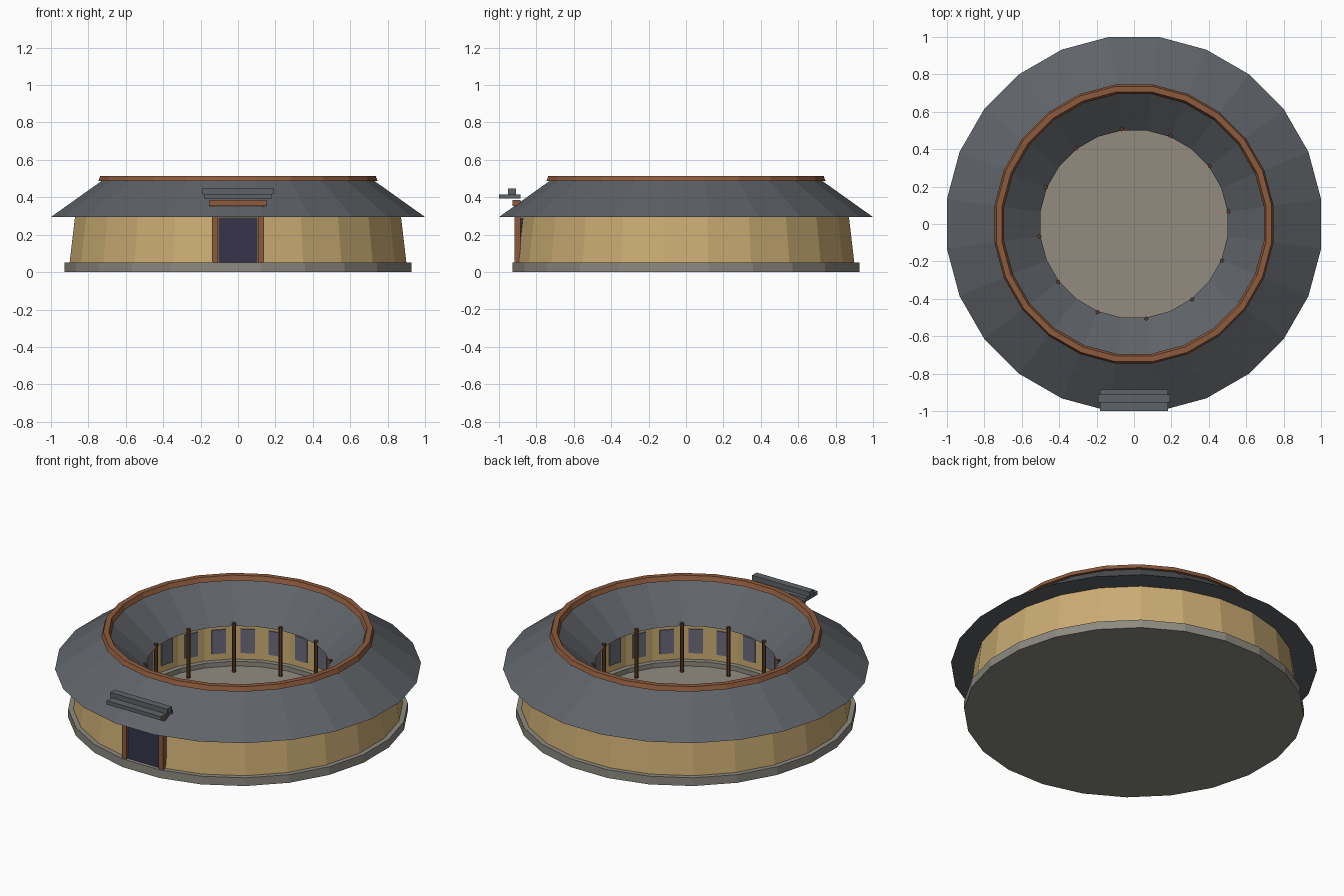
import bpy, bmesh, math
from mathutils import Matrix, Vector

if "Cube" in bpy.data.objects:
    bpy.data.objects.remove(bpy.data.objects["Cube"])

SIDES = 24
STEP = 2 * math.pi / SIDES


def mat(name, r, g, b):
    lin = [((c / 255 + 0.055) / 1.055) ** 2.4 for c in (r, g, b)]
    m = bpy.data.materials.new(name)
    m.diffuse_color = (*lin, 1)
    m.use_nodes = True
    m.node_tree.nodes["Principled BSDF"].inputs["Base Color"].default_value = m.diffuse_color
    return m


STONE = mat("grey stone", 140, 138, 128)
PAVING = mat("courtyard paving", 146, 139, 128)
EARTH = mat("tan earth wall", 203, 172, 115)
TILE = mat("slate roof tile", 95, 99, 104)
WOOD = mat("warm brown wood", 140, 90, 60)
DARK_WOOD = mat("dark brown wood", 98, 64, 40)
DOOR = mat("dark indigo door", 54, 51, 74)
GLASS = mat("blue grey window", 106, 107, 122)


def finish(bm, name, material):
    bmesh.ops.remove_doubles(bm, verts=bm.verts, dist=1e-5)
    bmesh.ops.recalc_face_normals(bm, faces=bm.faces)
    me = bpy.data.meshes.new(name)
    bm.to_mesh(me)
    bm.free()
    me.materials.append(material)
    ob = bpy.data.objects.new(name, me)
    bpy.context.collection.objects.link(ob)
    return ob


def ring(name, profile, material):
    """Closed (radius to facet, z) section swept round a 24-gon."""
    bm = bmesh.new()
    loops = []
    for i in range(SIDES):
        a = (i + 0.5) * STEP
        k = 1 / math.cos(STEP / 2)
        loops.append([bm.verts.new((r * k * math.cos(a), r * k * math.sin(a), z))
                      for r, z in profile])
    n = len(profile)
    for i in range(SIDES):
        p, q = loops[i], loops[(i + 1) % SIDES]
        for j in range(n):
            bm.faces.new((p[j], q[j], q[(j + 1) % n], p[(j + 1) % n]))
    return finish(bm, name, material)


def disk(name, radius, z0, z1, material):
    bm = bmesh.new()
    bmesh.ops.create_cone(
        bm, cap_ends=True, segments=SIDES, depth=z1 - z0,
        radius1=radius / math.cos(STEP / 2), radius2=radius / math.cos(STEP / 2),
        matrix=Matrix.Translation((0, 0, (z0 + z1) / 2)) @ Matrix.Rotation(STEP / 2, 4, 'Z'))
    return finish(bm, name, material)


def add_box(bm, lo, hi, turn=Matrix.Identity(4)):
    lo, hi = Vector(lo), Vector(hi)
    bmesh.ops.create_cube(
        bm, size=1,
        matrix=turn @ Matrix.Translation((lo + hi) / 2) @ Matrix.Diagonal((*(hi - lo), 1)))


def box(name, lo, hi, material):
    bm = bmesh.new()
    add_box(bm, lo, hi)
    return finish(bm, name, material)


# Foundation and courtyard
disk("foundation_slab", 0.928, 0, 0.015, STONE)
ring("foundation_ring", [(0.928, 0.0), (0.928, 0.05), (0.58, 0.05), (0.58, 0.0)], STONE)
disk("courtyard_floor", 0.58, 0.01, 0.022, PAVING)

# Tapered outer wall and upright courtyard wall
ring("outer_wall", [(0.90, 0.05), (0.871, 0.296), (0.82, 0.296), (0.82, 0.05)], EARTH)
ring("courtyard_wall", [(0.64, 0.05), (0.64, 0.30), (0.61, 0.30), (0.61, 0.05)], EARTH)

# Ring roof with a ridge beam on top
ring("ring_roof", [(1.0, 0.294), (0.722, 0.492), (0.50, 0.302)], TILE)
ring("ridge_beam", [(0.746, 0.487), (0.736, 0.514), (0.706, 0.514), (0.694, 0.487)], WOOD)

# Windows, one on every courtyard facet
bm = bmesh.new()
for i in range(SIDES):
    add_box(bm, (0.604, -0.04, 0.09), (0.611, 0.04, 0.235), Matrix.Rotation(i * STEP, 4, 'Z'))
finish(bm, "courtyard_windows", GLASS)

# Courtyard posts at every second corner
bm = bmesh.new()
for i in range(0, SIDES, 2):
    a = (i + 0.5) * STEP
    bmesh.ops.create_cone(
        bm, cap_ends=True, segments=6, radius1=0.011, radius2=0.011, depth=0.3,
        matrix=Matrix.Translation((0.509 * math.cos(a), 0.509 * math.sin(a), 0.17)))
finish(bm, "courtyard_posts", DARK_WOOD)

# Front entrance
box("entrance_door", (-0.104, -0.907, 0.05), (0.104, -0.86, 0.293), DOOR)
for side, x in (("left", -0.123), ("right", 0.123)):
    box("door_post_" + side, (x - 0.016, -0.917, 0.05), (x + 0.016, -0.884, 0.355), WOOD)
box("door_lintel", (-0.153, -0.927, 0.354), (0.153, -0.884, 0.385), WOOD)
box("porch_roof_lower", (-0.183, -1.0, 0.393), (0.183, -0.884, 0.416), TILE)
box("porch_roof_cap", (-0.192, -0.953, 0.416), (0.192, -0.910, 0.446), TILE)
